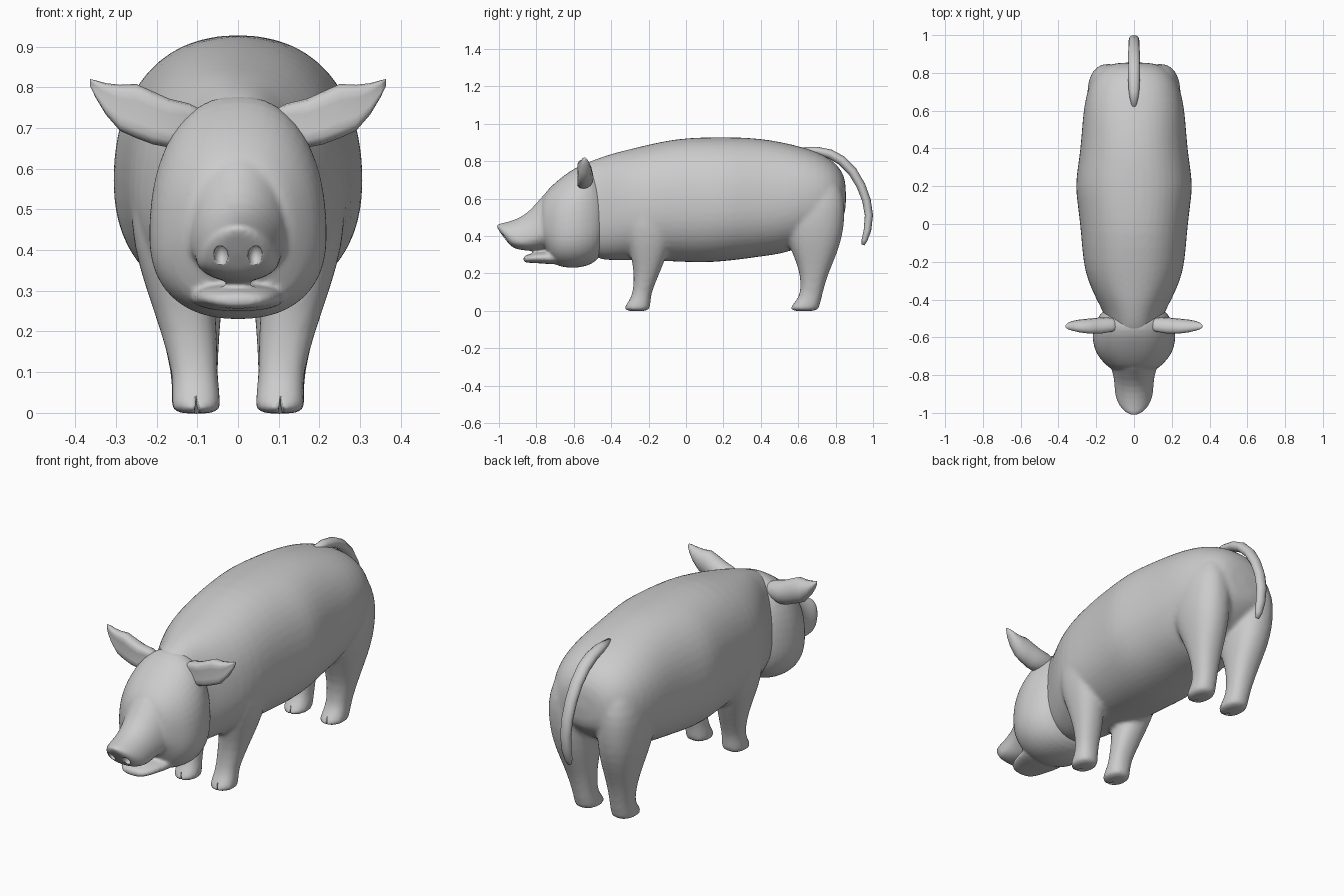
import bpy, bmesh, math
from mathutils import Vector

if "Cube" in bpy.data.objects:
    bpy.data.objects.remove(bpy.data.objects["Cube"])

skin = bpy.data.materials.new("grey skin")
skin.diffuse_color = (0.6, 0.6, 0.6, 1)
skin.use_nodes = True
skin.node_tree.nodes["Principled BSDF"].inputs["Base Color"].default_value = skin.diffuse_color
SEG = 24


def spow(v, n):
    return math.copysign(abs(v) ** (2 / n), v)


def ring_y(y, lo, hi, w, wide=None, shear=0, n=2.25):
    """Cross-section across the length; 'wide' is the height of the widest point."""
    wide = (lo + hi) / 2 if wide is None else wide
    pts = []
    for i in range(SEG):
        a = 2 * math.pi * i / SEG
        s = spow(math.sin(a), n)
        z = wide + s * ((hi - wide) if s > 0 else (wide - lo))
        pts.append(Vector((w * spow(math.cos(a), n), y + shear * (hi - z), z)))
    return pts


def ring_z(z, x0, x1, y0, y1, side):
    """Horizontal cross-section of a leg."""
    return [Vector((side * ((x0 + x1) / 2 + (x1 - x0) / 2 * spow(math.cos(a), 2.3)),
                    (y0 + y1) / 2 + (y1 - y0) / 2 * spow(math.sin(a), 2.3), z))
            for a in (2 * math.pi * i / SEG for i in range(SEG))]


def loft(bm, rings):
    rows = [[bm.verts.new(p) for p in r] for r in rings]
    n = len(rows[0])
    for a, b in zip(rows, rows[1:]):
        for i in range(n):
            bm.faces.new((a[i], a[(i + 1) % n], b[(i + 1) % n], b[i]))
    bm.faces.new(rows[0][::-1])
    bm.faces.new(rows[-1])


def finish(bm, name):
    bmesh.ops.recalc_face_normals(bm, faces=bm.faces)
    me = bpy.data.meshes.new(name)
    bm.to_mesh(me)
    bm.free()
    me.materials.append(skin)
    me.polygons.foreach_set("use_smooth", [True] * len(me.polygons))
    ob = bpy.data.objects.new(name, me)
    bpy.context.collection.objects.link(ob)
    return ob


def fuse(ob, voxel, passes, cutter):
    """Melt the overlapping lofts of an object into one skin, then carve it."""
    sub = ob.modifiers.new("round", 'SUBSURF')
    sub.levels = sub.render_levels = 1
    rm = ob.modifiers.new("melt", 'REMESH')
    rm.mode, rm.voxel_size, rm.use_smooth_shade = 'VOXEL', voxel, True
    sm = ob.modifiers.new("soften", 'SMOOTH')
    sm.factor, sm.iterations = 0.5, passes
    cut = ob.modifiers.new("carve", 'BOOLEAN')
    cut.operation, cut.object, cut.solver = 'DIFFERENCE', cutter, 'EXACT'


def ellipsoid(bm, centre, size, u=12, v=8):
    made = bmesh.ops.create_uvsphere(bm, u_segments=u, v_segments=v, radius=1)["verts"]
    for p in made:
        p.co = Vector([c + s * k for c, s, k in zip(centre, size, p.co)])


# torso with neck: y, bottom, top, half width, widest height
torso = [(-.62, .42, .735, .09, .55), (-.56, .36, .78, .13, .52), (-.5, .29, .807, .152, .5),
         (-.45, .272, .825, .172, .5), (-.4, .268, .842, .2, .52),
         (-.3, .268, .867, .247, .54), (-.2, .268, .892, .272, .55), (-.05, .26, .924, .282, .57),
         (.1, .254, .931, .3, .57), (.2, .262, .932, .314, .57), (.3, .273, .93, .3, .57),
         (.4, .288, .923, .286, .57), (.5, .30, .907, .278, .58), (.6, .33, .884, .27, .6),
         (.7, .38, .852, .252, .6), (.78, .43, .81, .218, .6), (.83, .48, .757, .165, .6),
         (.857, .53, .69, .1, .6)]
# legs: z, inner x, outer x, front y, back y
front_leg = [(-.004, .043, .163, -.334, -.194), (.02, .042, .163, -.33, -.192),
             (.06, .046, .162, -.3, -.188), (.1, .05, .162, -.284, -.184),
             (.2, .05, .19, -.276, -.142), (.3, .06, .225, -.297, -.1),
             (.4, .07, .255, -.32, -.07), (.5, .1, .267, -.31, -.07), (.6, .1, .25, -.27, -.11)]
rear_leg = [(-.004, .043, .163, .552, .707), (.02, .043, .164, .558, .712),
            (.06, .047, .163, .594, .724), (.1, .05, .165, .613, .732),
            (.2, .045, .188, .612, .76), (.3, .035, .215, .572, .806),
            (.4, .028, .24, .53, .838), (.5, .025, .25, .51, .85),
            (.6, .03, .245, .53, .85), (.7, .04, .21, .57, .815), (.76, .06, .17, .62, .77)]
bm = bmesh.new()
loft(bm, [ring_y(*s) for s in torso])
for side in (1, -1):
    for leg in (front_leg, rear_leg):
        loft(bm, [ring_z(*s, side) for s in leg])
body = finish(bm, "body_and_legs")

# hoof clefts
bm = bmesh.new()
for side in (1, -1):
    for y in (-.33, .556):
        tri = [(-.013, -.01), (.013, -.01), (0, .04)]
        loft(bm, [[Vector((side * .103 + x * k, y + d, z)) for x, z in tri]
                  for d, k in ((-.03, 1.3), (.05, .3))])
clefts = finish(bm, "hoof_cleft_cutter")
clefts.hide_render = True
clefts.hide_set(True)
fuse(body, .012, 5, clefts)

# head: skull, snout with slanted nose plate, lower jaw
skull = [(-.43, .36, .66, .12, .5), (-.46, .285, .72, .168, .47), (-.5, .248, .785, .197, .45),
         (-.56, .23, .785, .22, .44), (-.62, .226, .75, .222, .43), (-.68, .236, .705, .205, .43),
         (-.72, .255, .668, .175, .44), (-.75, .335, .635, .145, .45), (-.78, .36, .59, .11, .46)]
snout = [(-.64, .34, .71, .15, .45, 0), (-.74, .335, .65, .13, .43, 0),
         (-.8, .325, .575, .115, .41, .1), (-.86, .32, .512, .106, .39, .3),
         (-.93, .32, .482, .104, .372, .55), (-.985, .325, .469, .098, .37, .7),
         (-1.012, .332, .463, .08, .37, .74), (-1.018, .35, .45, .05, .375, .74)]
jaw = [(-.66, .245, .32, .13), (-.74, .25, .318, .112), (-.8, .255, .312, .097),
       (-.845, .256, .302, .078), (-.872, .261, .29, .045)]
bm = bmesh.new()
loft(bm, [ring_y(*s, n=2.3) for s in skull])
loft(bm, [ring_y(*s, n=1.95) for s in snout])
loft(bm, [ring_y(*s) for s in jaw])
for side in (1, -1):  # brows
    ellipsoid(bm, (side * .105, -.685, .59), (.045, .045, .035))
head = finish(bm, "head")

# nostrils
bm = bmesh.new()
for side in (1, -1):
    ellipsoid(bm, (side * .042, -.965, .388), (.018, .03, .028))
nostrils = finish(bm, "nostril_cutter")
nostrils.hide_render = True
nostrils.hide_set(True)
fuse(head, .008, 5, nostrils)

# ears: x, bottom, top, centre y, half thickness; front side flattened
ear = [(.07, .685, .735, -.54, .03), (.12, .665, .76, -.545, .048), (.17, .652, .772, -.55, .056),
       (.21, .66, .79, -.552, .054), (.25, .675, .808, -.552, .05), (.29, .693, .806, -.55, .044),
       (.325, .733, .81, -.547, .034), (.35, .775, .817, -.545, .022), (.363, .802, .82, -.543, .008)]
for side, label in ((1, "right"), (-1, "left")):
    bm = bmesh.new()
    rings = []
    for x, lo, hi, yc, t in ear:
        ring = []
        for i in range(16):
            a = 2 * math.pi * i / 16
            s, c = math.sin(a), math.cos(a)
            y = yc + t * s * (1 if s > 0 else .5 + .5 * c * c)
            ring.append(Vector((side * x, y, (lo + hi) / 2 + (hi - lo) / 2 * c)))
        rings.append(ring)
    loft(bm, rings)
    finish(bm, label + "_ear")

    # eyes
    bm = bmesh.new()
    ellipsoid(bm, (side * .108, -.728, .536), (.026, .034, .025), 10, 6)
    finish(bm, label + "_eye")

# tail: y, z, radius
tail = [(.62, .862, .012), (.7, .855, .022), (.77, .838, .025), (.83, .805, .026), (.89, .745, .025),
        (.935, .67, .024), (.965, .59, .023), (.978, .51, .022), (.97, .43, .02), (.955, .38, .016),
        (.947, .352, .008)]
bm = bmesh.new()
rings = []
for i, (y, z, r) in enumerate(tail):
    a, b = tail[max(i - 1, 0)], tail[min(i + 1, len(tail) - 1)]
    normal = Vector((0, -(b[1] - a[1]), b[0] - a[0])).normalized()
    rings.append([Vector((r * 1.25 * math.cos(t), y, z)) + normal * r * math.sin(t)
                  for t in (2 * math.pi * k / 12 for k in range(12))])
loft(bm, rings)
finish(bm, "tail")
